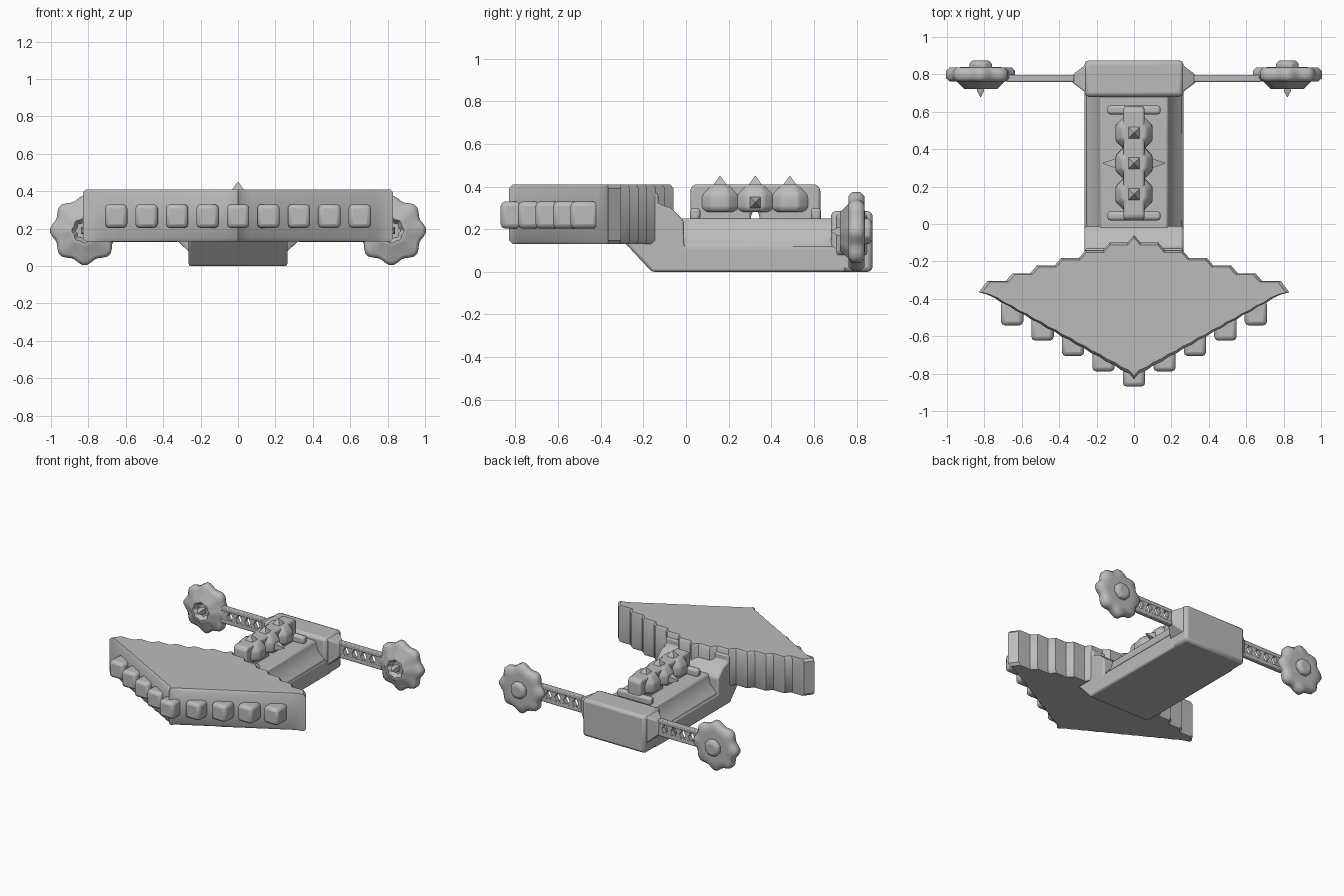
import bpy, bmesh, math
from mathutils import Vector

cube = bpy.data.objects.get("Cube")
if cube:
    bpy.data.objects.remove(cube)

grey = bpy.data.materials.new("hull_grey")
grey.use_nodes = True
COLOUR = (0.5, 0.5, 0.5, 1)
grey.diffuse_color = COLOUR
grey.node_tree.nodes["Principled BSDF"].inputs["Base Color"].default_value = COLOUR

AXES = {'x': lambda u, v, w: (w, u, v),
        'y': lambda u, v, w: (u, w, v),
        'z': lambda u, v, w: (u, v, w)}


def loft(name, axis, rings, bevel=0.0, angle=35):
    """Skin a list of (outline, height) rings along an axis and cap both ends."""
    bm = bmesh.new()
    loops = [[bm.verts.new(AXES[axis](u, v, w)) for u, v in pts] for pts, w in rings]
    n = len(loops[0])
    for a, b in zip(loops, loops[1:]):
        for i in range(n):
            j = (i + 1) % n
            bm.faces.new((a[i], a[j], b[j], b[i]))
    bm.faces.new(loops[0])
    bm.faces.new(loops[-1])
    bmesh.ops.recalc_face_normals(bm, faces=bm.faces)
    mesh = bpy.data.meshes.new(name)
    bm.to_mesh(mesh)
    bm.free()
    ob = bpy.data.objects.new(name, mesh)
    bpy.context.collection.objects.link(ob)
    mesh.materials.append(grey)
    if bevel:
        mod = ob.modifiers.new("soft_edges", 'BEVEL')
        mod.width, mod.segments = bevel, 2
        mod.limit_method, mod.angle_limit = 'ANGLE', math.radians(30)
    bpy.ops.object.select_all(action='DESELECT')
    bpy.context.view_layer.objects.active = ob
    ob.select_set(True)
    bpy.ops.object.shade_smooth_by_angle(angle=math.radians(angle))
    return ob


def prism(name, axis, pts, lo, hi, bevel=0.0, angle=35):
    return loft(name, axis, [(pts, lo), (pts, hi)], bevel, angle)


def rect(u0, u1, v0, v1):
    return [(u0, v0), (u1, v0), (u1, v1), (u0, v1)]


def ring(cu, cv, r, n=8, lobes=0, wave=0.0, stretch=1.0):
    out = []
    for i in range(n):
        t = math.tau * (i + 0.5) / n
        k = r + wave * math.cos(lobes * t)
        out.append((cu + k * math.cos(t), cv + stretch * k * math.sin(t)))
    return out


def mirror_outline(half):
    """Close an outline given from x = 0 round the +x side."""
    return half + [(-u, v) for u, v in reversed(half) if u > 0]


# Diamond head with stepped edges
half = [(0, -0.83)]
for i in range(10):
    x, y = 0.025 + i * 0.08, -0.79 + i * 0.045
    half += [(x, y - 0.01), (x + 0.045, y + 0.01)]
half += [(0.83, -0.365), (0.785, -0.305)]
for i in range(6):
    x, y = 0.685 - i * 0.13, -0.305 + i * 0.041
    half += [(x, y), (x - 0.035, y + 0.041)]
half = [p for p in half if p[0] >= 0] + [(0, -0.06)]
outline = mirror_outline(half)


def inset(pts, d):
    return [(u * (1 - d / 0.83), -0.4 + (v + 0.4) * (1 - d / 0.42)) for u, v in pts]


loft("diamond_head", 'z', [(inset(outline, 0.018), 0.13), (outline, 0.148),
                           (outline, 0.392), (inset(outline, 0.018), 0.41)], angle=40)

# Row of studs along the two front edges
for i in range(-4, 5):
    x, y = i * 0.163, -0.87 + abs(i) * 0.082
    prism("front_stud", 'y', rect(x - 0.06, x + 0.06, 0.203, 0.33), y, y + 0.13, 0.022)

# Keel and neck
keel = [(-0.30, 0.15), (-0.16, 0), (0.75, 0), (0.75, 0.12), (-0.01, 0.12),
        (-0.01, 0.24), (-0.07, 0.30), (-0.13, 0.32), (-0.13, 0.37), (-0.30, 0.37)]
prism("keel_and_neck", 'x', keel, -0.264, 0.264, 0.012)

# Sloping deck
deck = mirror_outline([(0, 0.1), (0.255, 0.1), (0.255, 0.125), (0.20, 0.18), (0.18, 0.25), (0, 0.25)])
prism("deck", 'y', deck, -0.03, 0.70, 0.01)

# Engine block at the rear
prism("engine_block", 'y', rect(-0.264, 0.264, 0, 0.285), 0.68, 0.875, 0.022)

# Ridge with a small opening through its base
ridge = [(0.02, 0.24), (0.305, 0.24), (0.305, 0.27), (0.325, 0.295), (0.345, 0.27),
         (0.345, 0.24), (0.63, 0.24), (0.63, 0.39), (0.61, 0.41), (0.04, 0.41), (0.02, 0.39)]
prism("ridge", 'x', ridge, -0.055, 0.055, 0.012)
for y in (0.043, 0.61):
    prism("ridge_end_bar", 'z', rect(-0.142, 0.142, y - 0.024, y + 0.024), 0.24, 0.30, 0.015)
for y in (0.16, 0.325, 0.487):
    loft("ridge_lobe", 'z', [(ring(0, y, 0.09), 0.28), (ring(0, y, 0.108), 0.30),
                             (ring(0, y, 0.106), 0.36), (ring(0, y, 0.07), 0.41)], 0.01, 50)
    loft("ridge_spike", 'z', [(ring(0, y, 0.045, 4), 0.408), (ring(0, y, 0.002, 4), 0.45)])
for s in (-1, 1):
    loft("side_spike", 'x', [(ring(0.325, 0.325, 0.04, 4), s * 0.09),
                             (ring(0.325, 0.325, 0.004, 4), s * 0.165)])

# Arms and wheels, one set on each side
CZ = 0.19
for s in (-1, 1):
    loft("arm_flare", 'x', [(rect(0.70, 0.855, 0.07, 0.275), s * 0.255),
                            (rect(0.757, 0.797, 0.14, 0.24), s * 0.33)], 0.008)
    # Lattice arm: two rails joined by crossed struts
    for z in (0.143, 0.237):
        prism("arm_rail", 'x', rect(0.76, 0.797, z - 0.015, z + 0.015), s * 0.32, s * 0.68, 0.006)
    for i in range(5):
        x = s * (0.34 + i * 0.075)
        web = [(x - 0.04, 0.14), (x + 0.04, 0.14), (x + 0.012, CZ),
               (x + 0.04, 0.24), (x - 0.04, 0.24), (x - 0.012, CZ)]
        prism("arm_web", 'y', web, 0.762, 0.795)

    # Scalloped wheel with a dished hub and centre spikes
    cx = s * 0.82
    rim = lambda r: ring(cx, CZ, r, 48, 8, 0.012)
    hub = lambda r: ring(cx, CZ, r, 48, 8, 0.004)
    loft("wheel", 'y', [(hub(0.045), 0.755), (hub(0.065), 0.722), (hub(0.085), 0.722),
                        (hub(0.125), 0.762), (rim(0.155), 0.762), (rim(0.175), 0.78),
                        (rim(0.175), 0.818), (rim(0.155), 0.838), (hub(0.11), 0.838),
                        (hub(0.06), 0.84)], angle=50)
    loft("wheel_rear_boss", 'y', [(ring(cx, CZ, 0.065), 0.83), (ring(cx, CZ, 0.065), 0.86),
                                  (ring(cx, CZ, 0.045), 0.875)], 0.008)
    loft("wheel_spike", 'y', [(ring(cx, CZ, 0.028, 4), 0.76), (ring(cx, CZ, 0.026, 4), 0.71),
                              (ring(cx, CZ, 0.003, 4), 0.68)])
